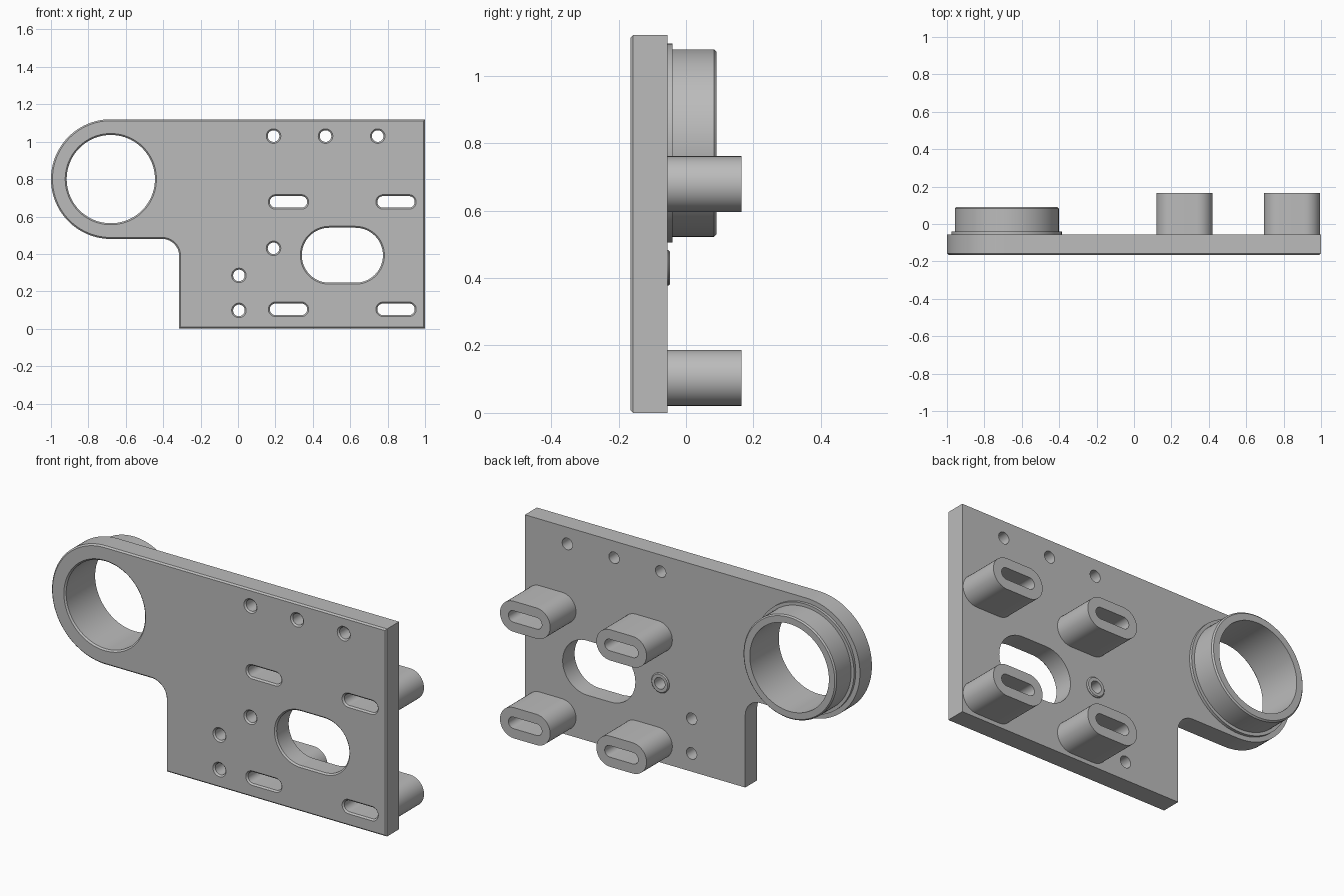
import bpy
import bmesh
from math import cos, sin, pi
from mathutils import Vector

cube = bpy.data.objects.get("Cube")
if cube:
    bpy.data.objects.remove(cube, do_unlink=True)

GREY = (0.5, 0.5, 0.5, 1)
metal = bpy.data.materials.new("plain grey metal")
metal.use_nodes = True
metal.diffuse_color = GREY
metal.node_tree.nodes["Principled BSDF"].inputs["Base Color"].default_value = GREY


def arc(cx, cz, r, a0, a1, steps):
    """Points on an arc, both ends included; angles in quarter turns."""
    angles = [(a0 + (a1 - a0) * i / steps) * pi / 2 for i in range(steps + 1)]
    return [Vector((cx + r * cos(a), cz + r * sin(a))) for a in angles]


def circle(cx, cz, r, steps=32):
    return arc(cx, cz, r, 0, 4, steps)[:-1]


def slot(cx, cz, half, r, steps=20):
    """Horizontal slot with round ends."""
    d = half - r
    return arc(cx + d, cz, r, -1, 1, steps) + arc(cx - d, cz, r, 1, 3, steps)


def inset(loop, d):
    """Move a loop to its left, which is always into the material."""
    result = []
    for i, p in enumerate(loop):
        a = (p - loop[i - 1]).normalized()
        b = (loop[(i + 1) % len(loop)] - p).normalized()
        n1, n2 = Vector((-a.y, a.x)), Vector((-b.y, b.x))
        result.append(p + (n1 + n2) * d / (1 + n1.dot(n2)))
    return result


def solid(name, outer, holes, y0, y1, front=0, back=0, hole_back=0):
    """Extrude an outline with holes along y, with chamfered rims."""
    bm = bmesh.new()
    caps = [[], []]
    for k, loop in enumerate([outer] + [h[::-1] for h in holes]):
        rear = hole_back if k else back
        sections = [(y0, front)]
        if front:
            sections.append((y0 + front, 0))
        if rear:
            sections.append((y1 - rear, 0))
        sections.append((y1, rear))
        rings = [[bm.verts.new((p.x, y, p.y)) for p in inset(loop, d)]
                 for y, d in sections]
        for r0, r1 in zip(rings, rings[1:]):
            for i in range(len(loop)):
                bm.faces.new((r0[i - 1], r0[i], r1[i], r1[i - 1]))
        for cap, ring in zip(caps, (rings[0], rings[-1])):
            cap += [bm.edges.get((ring[i - 1], ring[i])) for i in range(len(ring))]
    for cap, side in zip(caps, (-1, 1)):
        bmesh.ops.triangle_fill(bm, edges=cap, use_beauty=True, normal=(0, side, 0))
    bmesh.ops.recalc_face_normals(bm, faces=bm.faces[:])
    for f in bm.faces:
        f.smooth = abs(f.normal.y) < 0.9
    mesh = bpy.data.meshes.new(name)
    bm.to_mesh(mesh)
    bm.free()
    mesh.set_sharp_from_angle(angle=pi / 6)
    mesh.materials.append(metal)
    obj = bpy.data.objects.new(name, mesh)
    bpy.context.collection.objects.link(obj)
    return obj


FRONT, BACK = -0.165, -0.055
RING = (-0.68, 0.8)
BOSS = (0.19, 0.43)
HOLE, BORE = 0.031, 0.236
posts = [(x, z) for x in (0.27, 0.845) for z in (0.104, 0.678)]
screws = [(0.19, 1.03), (0.468, 1.03), (0.747, 1.03),
          (0.005, 0.285), (0.005, 0.098), BOSS]

# Plate: square body, inner fillet and round arm end
outline = [Vector(p) for p in ((-0.315, 0), (1, 0), (1, 1.12))]
outline += arc(*RING, 0.32, 1, 3, 48)
outline += arc(-0.405, 0.39, 0.09, 1, 0, 16)
openings = [circle(*RING, BORE, 80), slot(0.558, 0.393, 0.217, 0.147, 28)]
openings += [circle(*s, HOLE) for s in screws]
openings += [slot(*p, 0.1, 0.031) for p in posts]
solid("mounting_plate", outline, openings, FRONT, BACK, front=0.008)

# Collar behind the round arm end
solid("collar_step", circle(*RING, 0.295, 80), [circle(*RING, BORE, 80)], BACK, -0.04)
solid("collar_barrel", circle(*RING, 0.278, 80), [circle(*RING, BORE, 80)],
      -0.04, 0.09, back=0.007)

# Slotted standoff posts
for i, p in enumerate(posts):
    solid(f"standoff_post_{i + 1}", slot(*p, 0.15, 0.083), [slot(*p, 0.1, 0.031)],
          BACK, 0.165)

# Low raised rim around one screw hole
solid("screw_boss", circle(*BOSS, 0.053), [circle(*BOSS, HOLE)], BACK, -0.047, back=0.005)
